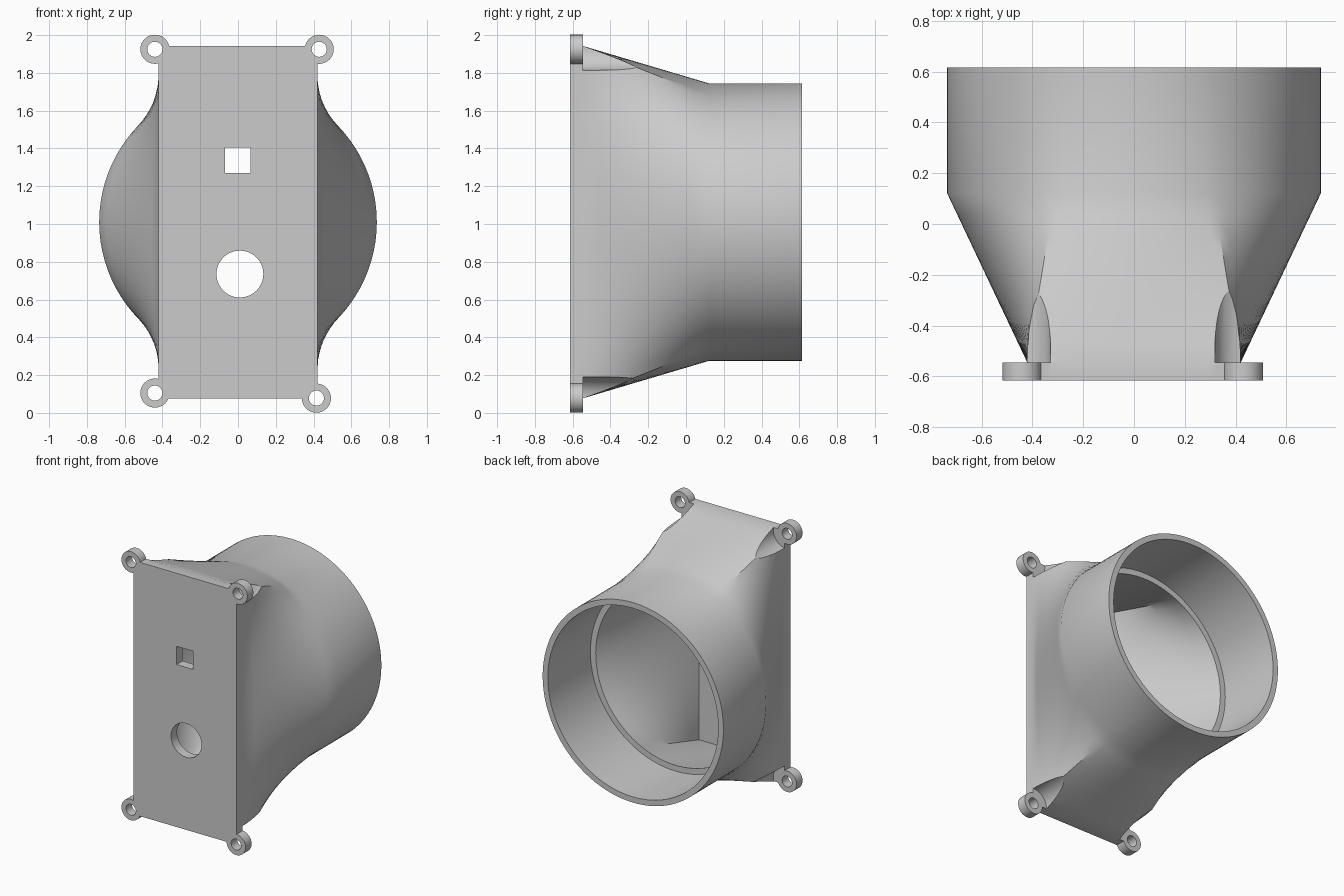
import bpy, bmesh, math
from mathutils import Matrix

cube = bpy.data.objects.get("Cube")
if cube:
    bpy.data.objects.remove(cube, do_unlink=True)

CZ = 1.01                      # height of the duct axis
FRONT, BACK, NECK, RIM = -0.615, -0.545, 0.12, 0.615
CORNER = math.radians(65)      # where a rectangle corner lands on the circle

grey = bpy.data.materials.new("plain grey")
grey.use_nodes = True
colour = (0.6, 0.6, 0.6, 1)
grey.diffuse_color = colour
grey.node_tree.nodes["Principled BSDF"].inputs["Base Color"].default_value = colour


def finish(name, bm):
    bmesh.ops.recalc_face_normals(bm, faces=bm.faces[:])
    mesh = bpy.data.meshes.new(name)
    bm.to_mesh(mesh)
    bm.free()
    mesh.materials.append(grey)
    obj = bpy.data.objects.new(name, mesh)
    bpy.context.collection.objects.link(obj)
    return obj


def section(hw, hh, r, long_n=32, short_n=20):
    """Matching (rectangle, circle) points, evenly spaced along each side."""
    pairs = []
    half_top = math.pi / 2 - CORNER
    for side in range(4):
        upright = side % 2 == 0
        n = long_n if upright else short_n
        spread = CORNER if upright else half_top
        for i in range(n):
            t = 2 * i / n - 1
            a = side * math.pi / 2 + t * spread
            rect = [(hw, hh * t), (-hw * t, hh), (-hw, -hh * t), (hw * t, -hh)][side]
            pairs.append((rect, (r * math.cos(a), r * math.sin(a))))
    return pairs


def loft(name, rings):
    """Closed solid through (y, points) rings."""
    bm = bmesh.new()
    loops = [[bm.verts.new((x, y, CZ + z)) for x, z in pts] for y, pts in rings]
    n = len(loops[0])
    for a, b in zip(loops, loops[1:]):
        for i in range(n):
            j = (i + 1) % n
            bm.faces.new((a[i], a[j], b[j], b[i]))
    bm.faces.new(loops[0])
    bm.faces.new(loops[-1])
    return finish(name, bm)


def transition(pairs, y0, y1, steps=8):
    """Rings blending from the rectangle to the circle."""
    rings = []
    for k in range(steps + 1):
        t = k / steps
        pts = [(p[0] + (q[0] - p[0]) * t, p[1] + (q[1] - p[1]) * t) for p, q in pairs]
        rings.append((y0 + (y1 - y0) * t, pts))
    return rings


def cylinder(name, x, z, r, y0, y1, segments=48):
    bm = bmesh.new()
    place = Matrix.Translation((x, (y0 + y1) / 2, z)) @ Matrix.Rotation(math.pi / 2, 4, "X")
    bmesh.ops.create_cone(bm, cap_ends=True, segments=segments, radius1=r, radius2=r,
                          depth=y1 - y0, matrix=place)
    return finish(name, bm)


def box(name, x, z, size, y0, y1):
    bm = bmesh.new()
    place = Matrix.Translation((x, (y0 + y1) / 2, z)) @ Matrix.Diagonal((size, y1 - y0, size, 1))
    bmesh.ops.create_cube(bm, size=1, matrix=place)
    return finish(name, bm)


def combine(target, tool, operation):
    mod = target.modifiers.new(operation, "BOOLEAN")
    mod.operation = operation
    mod.solver = "EXACT"
    mod.object = tool
    bpy.context.view_layer.objects.active = target
    bpy.ops.object.modifier_apply(modifier=mod.name)
    bpy.data.objects.remove(tool, do_unlink=True)


# Outer shell: flat plate, rectangle-to-round transition, round collar
outer = section(0.42, 0.9325, 0.735)
plate_rect = [p for p, q in outer]
collar = [q for p, q in outer]
body = loft("duct_adapter",
            [(FRONT, plate_rect)] + transition(outer, BACK, NECK) + [(RIM, collar)])

# Inner passage with a stepped ledge at the neck
inner = section(0.275, 0.79, 0.65)
socket = [q for p, q in section(1, 1, 0.693)]
void = loft("passage_cutter",
            transition(inner, BACK, NECK) + [(NECK, socket), (RIM + 0.1, socket)])
combine(body, void, "DIFFERENCE")

# Corner lugs, with clearance pockets behind them and screw holes
lugs = [(-0.44, 1.925), (0.43, 1.925), (-0.44, 0.105), (0.415, 0.078)]
for x, z in lugs:
    combine(body, cylinder("pocket_cutter", x, z, 0.112, BACK, NECK), "DIFFERENCE")
for x, z in lugs:
    combine(body, cylinder("mounting_lug", x, z, 0.077, FRONT, BACK), "UNION")
    combine(body, cylinder("screw_cutter", x, z, 0.04, -0.7, -0.5, 32), "DIFFERENCE")

# Square and round openings in the plate
combine(body, box("square_cutter", -0.002, 1.338, 0.134, -0.7, -0.5), "DIFFERENCE")
combine(body, cylinder("round_cutter", 0.01, 0.735, 0.124, -0.7, -0.5), "DIFFERENCE")

# Smooth the curved walls and keep the hard edges
bpy.ops.object.select_all(action="DESELECT")
body.select_set(True)
bpy.context.view_layer.objects.active = body
bpy.ops.object.shade_smooth_by_angle(angle=math.radians(30))
